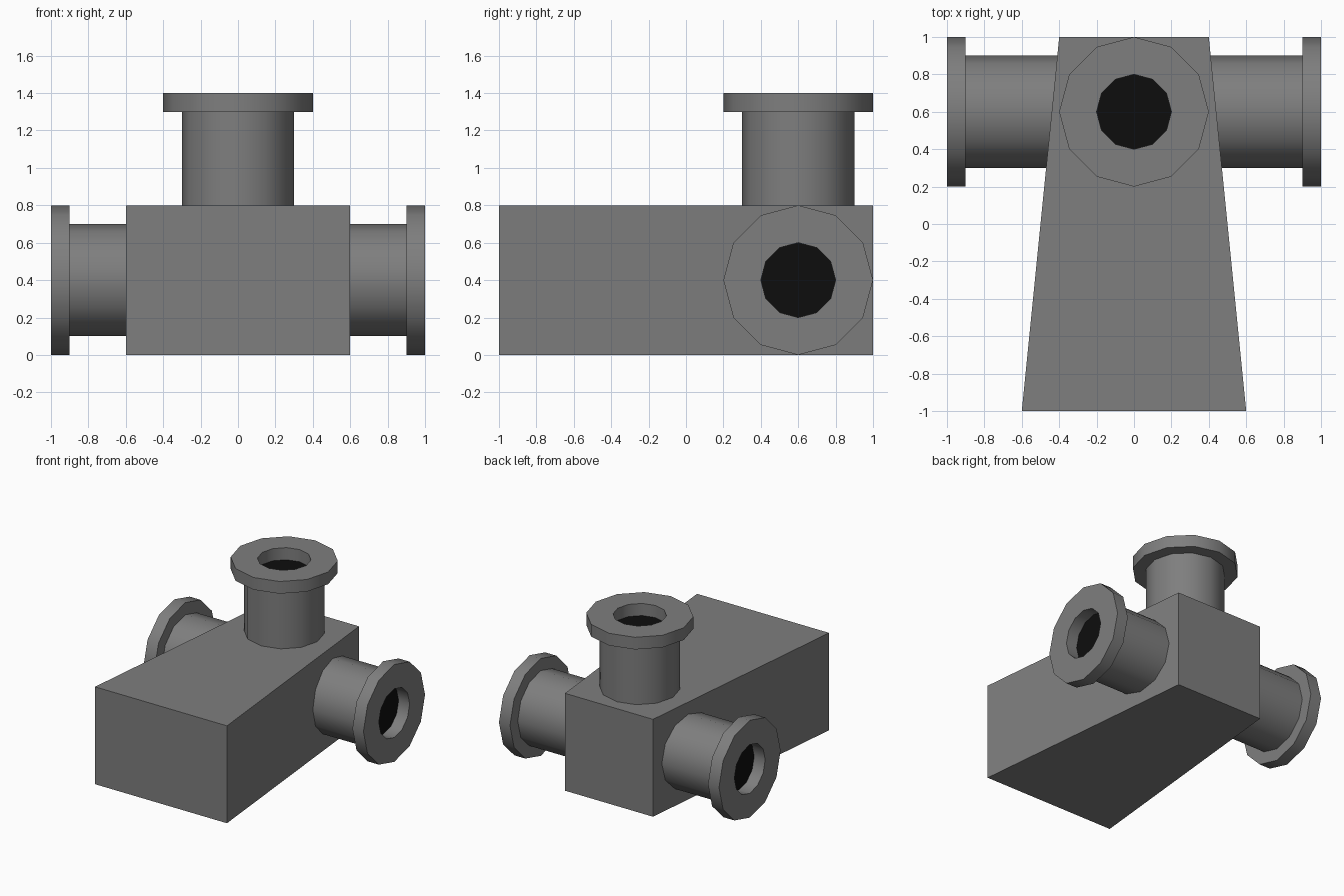
import bpy, bmesh, math
from mathutils import Matrix, Vector

if "Cube" in bpy.data.objects:
    bpy.data.objects.remove(bpy.data.objects["Cube"])


def material(name, value):
    m = bpy.data.materials.new(name)
    m.diffuse_color = (value, value, value, 1)
    m.use_nodes = True
    m.node_tree.nodes["Principled BSDF"].inputs["Base Color"].default_value = m.diffuse_color
    return m


GREY = material("mid grey", 0.21)
BLACK = material("bore black", 0.004)
SIDES = 12


def finish(bm, name, mats):
    bmesh.ops.recalc_face_normals(bm, faces=bm.faces)
    me = bpy.data.meshes.new(name)
    bm.to_mesh(me)
    bm.free()
    for m in mats:
        me.materials.append(m)
    ob = bpy.data.objects.new(name, me)
    bpy.context.collection.objects.link(ob)
    return ob


# Tapered body: plan outline extruded upwards
bm = bmesh.new()
plan = [(-0.6, -1), (0.6, -1), (0.4, 1), (-0.4, 1)]
base = bm.faces.new([bm.verts.new((x, y, 0)) for x, y in plan])
top = bmesh.ops.extrude_face_region(bm, geom=[base])["geom"]
bmesh.ops.translate(bm, vec=(0, 0, 0.8),
                    verts=[v for v in top if isinstance(v, bmesh.types.BMVert)])
if not base.is_valid or len(bm.faces) < 6:
    bmesh.ops.holes_fill(bm, edges=bm.edges)
finish(bm, "tapered_body", [GREY])


# Flanged pipe: lathed profile along local z, with a black floor in the bore
def flanged_pipe(name, origin, rotation, start, end):
    profile = [(0.3, start), (0.3, end - 0.1), (0.4, end - 0.1),
               (0.4, end), (0.2, end), (0.2, end - 0.1)]
    bm = bmesh.new()
    rings = []
    for r, z in profile:
        rings.append([bm.verts.new((r * math.cos(a), r * math.sin(a), z))
                      for a in (2 * math.pi * i / SIDES for i in range(SIDES))])
    for lo, hi in zip(rings, rings[1:]):
        for i in range(SIDES):
            j = (i + 1) % SIDES
            bm.faces.new((lo[i], lo[j], hi[j], hi[i]))
    bm.faces.new(rings[0])
    bm.faces.new(rings[-1]).material_index = 1
    bm.transform(Matrix.Translation(Vector(origin)) @ rotation)
    ob = finish(bm, name, [GREY, BLACK])
    bpy.ops.object.select_all(action="DESELECT")
    ob.select_set(True)
    bpy.context.view_layer.objects.active = ob
    bpy.ops.object.shade_smooth_by_angle(angle=math.radians(40))


# Top outlet and the two side outlets
flanged_pipe("top_pipe", (0, 0.6, 0), Matrix.Identity(4), 0.78, 1.4)
for side, name in ((1, "right_pipe"), (-1, "left_pipe")):
    flanged_pipe(name, (0, 0.6, 0.4),
                 Matrix.Rotation(side * math.pi / 2, 4, "Y"), 0.38, 1.0)
